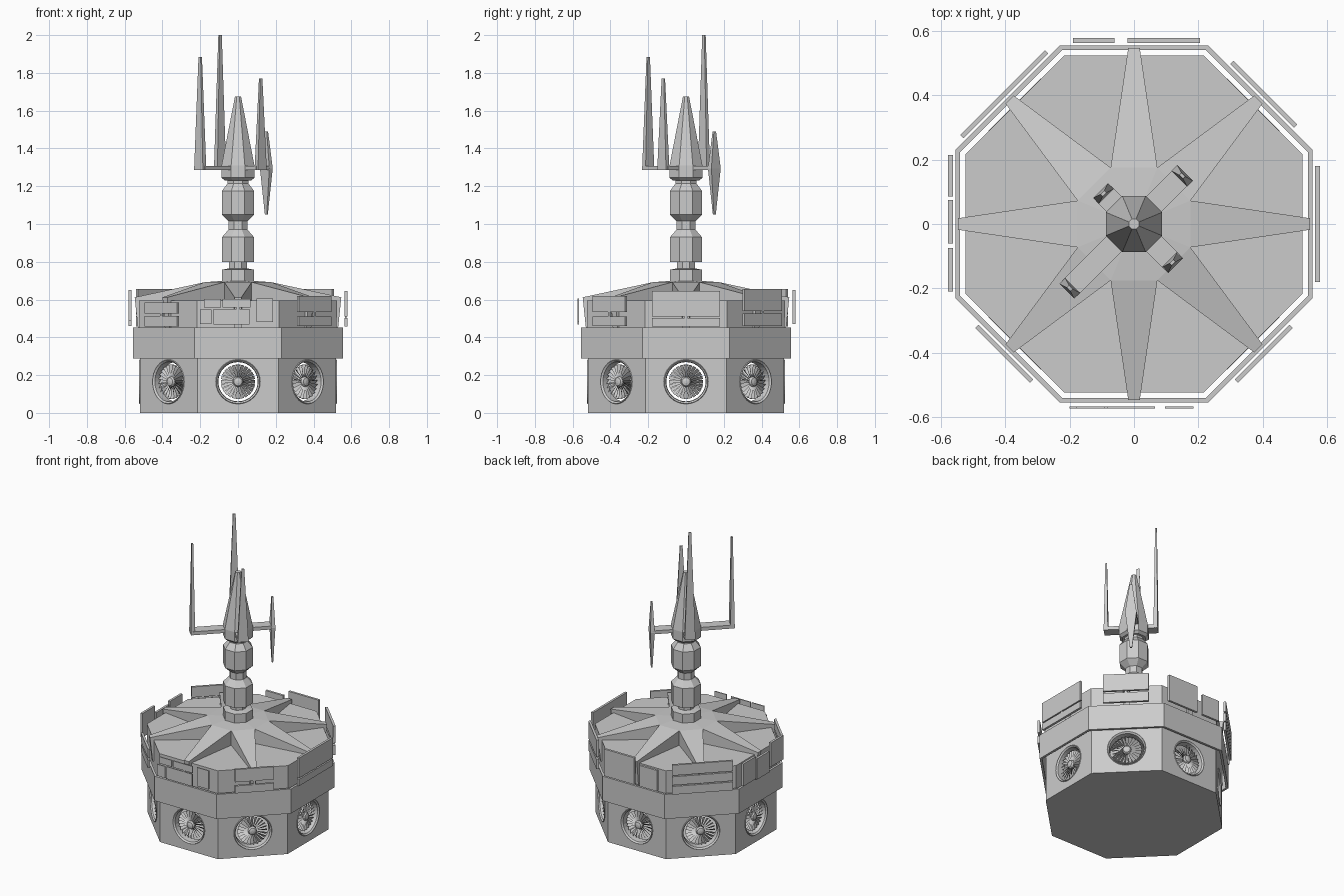
import bpy, bmesh, math
from math import sin, cos, pi, radians
from mathutils import Matrix, Vector

if "Cube" in bpy.data.objects:
    bpy.data.objects.remove(bpy.data.objects["Cube"])


def finish(bm, name, smooth=False):
    bmesh.ops.remove_doubles(bm, verts=bm.verts, dist=1e-5)
    bmesh.ops.recalc_face_normals(bm, faces=bm.faces)
    me = bpy.data.meshes.new(name)
    bm.to_mesh(me)
    bm.free()
    ob = bpy.data.objects.new(name, me)
    bpy.context.collection.objects.link(ob)
    return ob


def loft(bm, rings, closed=False):
    """Skin between successive rings of points."""
    vs = [[bm.verts.new(p) for p in r] for r in rings]
    n = len(vs[0])
    for a, b in zip(vs, vs[1:] + (vs[:1] if closed else [])):
        for i in range(n):
            j = (i + 1) % n
            bm.faces.new((a[i], a[j], b[j], b[i]))
    return vs


def octagon(apothem, z):
    r = apothem / cos(pi / 8)
    return [(r * cos(pi / 8 + k * pi / 4), r * sin(pi / 8 + k * pi / 4), z) for k in range(8)]


def oct_lathe(name, profile, closed=False, cap=True):
    bm = bmesh.new()
    vs = loft(bm, [octagon(*p) for p in profile], closed)
    if cap and not closed:
        bm.faces.new(vs[0])
        bm.faces.new(vs[-1])
    return finish(bm, name)


def rect(center, along, w, t, z):
    """Rectangle at height z, t deep along a direction and w wide across it."""
    d = Vector(along).normalized()
    s = Vector((-d.y, d.x, 0))
    c = Vector((center[0], center[1], z))
    return [c + d * t / 2 * i + s * w / 2 * j for i, j in ((-1, -1), (1, -1), (1, 1), (-1, 1))]


def rect_loft(bm, rings):
    vs = loft(bm, rings)
    bm.faces.new(vs[0])
    bm.faces.new(vs[-1])


# --- Body: floor, upper walls with flat roof, and the open collar band
A = 0.52
ZH, ZF = 0.30, 0.165
bm = bmesh.new()
bm.faces.new([bm.verts.new(p) for p in octagon(A, 0)])
floor = finish(bm, "floor")
for p in floor.data.polygons:
    if p.normal.z > 0:
        floor.data.flip_normals()
bm = bmesh.new()
vs = loft(bm, [octagon(A, ZH), octagon(0.524, 0.595)])
bm.faces.new(vs[-1])
finish(bm, "roof_and_upper_wall")
oct_lathe("collar_band", [(0.541, 0.287), (0.556, 0.287), (0.556, 0.452), (0.541, 0.452)], closed=True)

# --- Wall panel with a recessed round opening
N = 32
HW = A * math.tan(pi / 8)


def circle(r, y, n=N):
    return [(r * cos(2 * pi * i / n), y, ZF + r * sin(2 * pi * i / n)) for i in range(n)]


outer = []
for i in range(N):
    c, s = cos(2 * pi * i / N), sin(2 * pi * i / N)
    m = max(abs(c), abs(s))
    outer.append((c / m * HW, -A, ZH / 2 + s / m * ZH / 2))
bm = bmesh.new()
loft(bm, [outer, circle(0.118, -A), circle(0.115, -A - 0.005), circle(0.106, -A + 0.004),
          circle(0.104, -A + 0.05)])
wall = finish(bm, "fan_wall")

# --- Fan: hub with nose cone and pitched blades
bm = bmesh.new()
y0 = -A + 0.018
vs = loft(bm, [circle(0.008, y0 - 0.014, 12), circle(0.022, y0 - 0.010, 12),
               circle(0.028, y0, 12), circle(0.028, y0 + 0.018, 12)])
bm.faces.new(vs[0])
bm.faces.new(vs[-1])
for k in range(24):
    rot = Matrix.Rotation(2 * pi * k / 24, 3, 'Y')
    pts = [(-0.004, -0.002, 0.025), (0.004, 0.014, 0.025), (0.010, 0.014, 0.091), (-0.010, -0.004, 0.091)]
    bm.faces.new([bm.verts.new(rot @ Vector(p) + Vector((0, y0, ZF))) for p in pts])
fan = finish(bm, "fan")
for k in range(1, 8):
    for src in (wall, fan):
        ob = bpy.data.objects.new(f"{src.name}_{k}", src.data)
        ob.rotation_euler.z = k * pi / 4
        bpy.context.collection.objects.link(ob)

# --- Star-shaped roof ribs reaching out to the collar
bm = bmesh.new()
top, low = [], []
for k in range(8):
    a = k * pi / 4
    rot = Matrix.Rotation(a, 3, 'Z')
    va = a + pi / 8
    for s in (-0.018, 0.018):
        top.append(rot @ Vector((0.547, s, 0.612)))
        low.append(rot @ Vector((0.53, s, 0.45)))
    top.append(Vector((0.19 * cos(va), 0.19 * sin(va), 0.692)))
    low.append(Vector((0.19 * cos(va), 0.19 * sin(va), 0.58)))
lv, tv = loft(bm, [low, top])
mid = bm.verts.new((0, 0, 0.705))
for k in range(8):
    a, b, c, d = tv[3 * k - 1], tv[3 * k], tv[3 * k + 1], tv[3 * k + 2]
    bm.faces.new((a, b, c, d))
    bm.faces.new((mid, a, d))
finish(bm, "star_ribs")

# --- Mast with two drums and a pointed finial
oct_lathe("mast", [(0.085, 0.66), (0.085, 0.758), (0.047, 0.765), (0.047, 0.80), (0.085, 0.80),
                   (0.085, 0.865), (0.085, 0.93), (0.05, 0.97), (0.05, 1.015), (0.085, 1.05),
                   (0.085, 1.175), (0.055, 1.215), (0.055, 1.235)])
oct_lathe("finial", [(0.07, 1.23), (0.087, 1.245), (0.087, 1.31), (0.016, 1.675)])

# --- Diagonal arms with spires: (x sign, y sign, offset, tip height, bottom height)
for i, (sx, sy, o, tip, bot) in enumerate([(-1, 1, 0.095, 2.0, None), (-1, -1, 0.2, 1.885, None),
                                           (1, -1, 0.12, 1.77, None), (1, 1, 0.15, 1.49, 1.05)]):
    d = (sx, sy, 0)
    c = (sx * o, sy * o)
    length = o * math.sqrt(2)
    bm = bmesh.new()
    half = (c[0] / 2, c[1] / 2)
    rect_loft(bm, [rect(half, d, 0.068, length, z) for z in (1.285, 1.308)])
    finish(bm, f"spire_arm_{i}")
    bm = bmesh.new()
    rings = [rect(c, d, 0.066, 0.026, 1.285), rect(c, d, 0.016, 0.010, tip)]
    if bot:
        rings = [rect(c, d, 0.014, 0.008, bot), rect(c, d, 0.07, 0.026, 1.295), rings[1]]
    rect_loft(bm, rings)
    finish(bm, f"spire_{i}")

# --- Floating armour plates: side angle -> (u0, u1, z0, z1)
plates = {
    -90: [(-0.2, -0.14, 0.47, 0.548), (-0.13, 0.062, 0.468, 0.55), (-0.18, -0.09, 0.558, 0.602),
          (-0.082, 0.065, 0.558, 0.602), (0.097, 0.185, 0.48, 0.605)],
    0: [(-0.18, 0.18, 0.51, 0.645), (-0.18, 0.18, 0.457, 0.502)],
    90: [(-0.205, 0.02, 0.47, 0.65), (0.06, 0.19, 0.47, 0.61)],
    180: [(-0.215, -0.085, 0.47, 0.62), (-0.075, 0.06, 0.46, 0.60), (0.075, 0.21, 0.49, 0.65)],
    45: [(-0.14, 0.14, 0.54, 0.655), (-0.14, 0.14, 0.46, 0.525)],
    135: [(-0.187, 0.187, 0.585, 0.655), (-0.187, 0.187, 0.52, 0.577), (-0.187, 0.187, 0.457, 0.512)],
    -135: [(-0.12, 0.12, 0.525, 0.585), (-0.12, 0.12, 0.457, 0.512)],
    -45: [(-0.12, 0.12, 0.535, 0.62), (-0.12, 0.12, 0.46, 0.51)],
}
for ang, items in plates.items():
    a = radians(ang)
    n, t = Vector((cos(a), sin(a), 0)), Vector((-sin(a), cos(a), 0))
    thick = 0.007 if ang == -90 else 0.015
    bm = bmesh.new()
    # small clip joining the stacked plates
    for u0, u1, z0, z1 in items + [(-0.008, 0.008, 0.49, 0.57)]:
        th = thick if u1 - u0 > 0.02 else thick * 0.6
        c = n * 0.571 + t * (u0 + u1) / 2
        rect_loft(bm, [rect(c, n, u1 - u0, th, z) for z in (z0, z1)])
    finish(bm, f"armour_plates_{ang % 360}")
